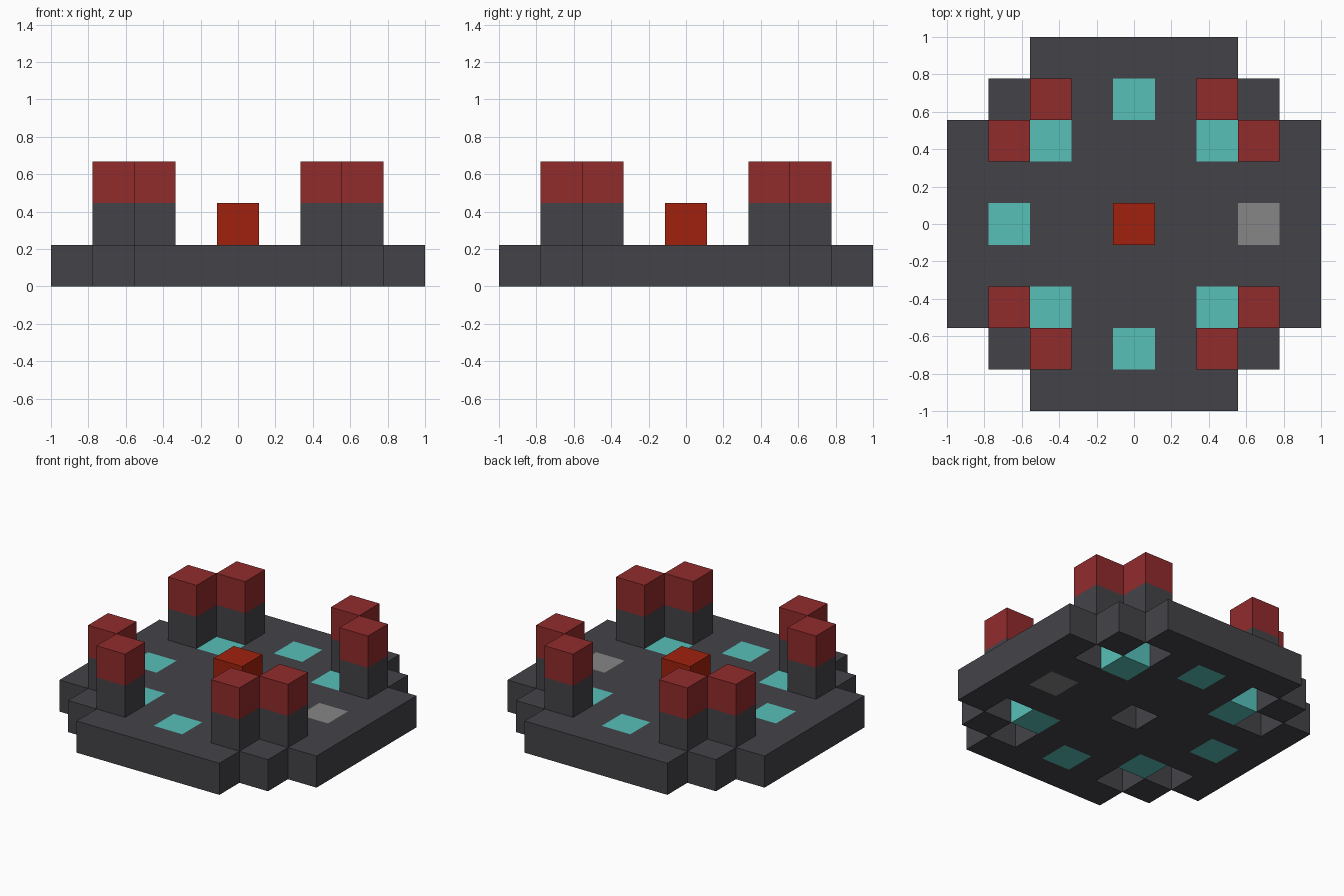
import bpy, bmesh
from mathutils import Vector

UNIT = 2 / 9  # edge of one block

if "Cube" in bpy.data.objects:
    bpy.data.objects.remove(bpy.data.objects["Cube"])


def linear(c):
    c /= 255
    return c / 12.92 if c <= 0.04045 else ((c + 0.055) / 1.055) ** 2.4


def material(name, *rgb):
    mat = bpy.data.materials.new(name)
    mat.use_nodes = True
    colour = [linear(c) for c in rgb] + [1.0]
    mat.diffuse_color = colour
    bsdf = next(n for n in mat.node_tree.nodes if n.type == 'BSDF_PRINCIPLED')
    bsdf.inputs["Base Color"].default_value = colour
    bsdf.inputs["Roughness"].default_value = 0.9
    return mat


stone = material("dark stone", 68, 67, 72)
teal = material("teal", 87, 192, 185)
grey = material("light grey", 134, 134, 134)
red = material("dull red", 145, 43, 44)
ember = material("bright ember red", 160, 33, 14)


def blocks(name, cells):
    """Make one mesh from {(x, y, layer): material}, leaving out inner faces."""
    mesh = bpy.data.meshes.new(name)
    mats = list(dict.fromkeys(cells.values()))
    for mat in mats:
        mesh.materials.append(mat)
    bm = bmesh.new()
    for cell, mat in cells.items():
        centre = Vector(cell) + Vector((0, 0, 0.5))
        for axis in range(3):
            for sign in (-1, 1):
                n = Vector((0, 0, 0))
                n[axis] = sign
                if tuple(int(a + b) for a, b in zip(cell, n)) in cells:
                    continue
                u = Vector((0, 0, 0))
                u[(axis + 1) % 3] = 0.5
                v = n.cross(u)
                mid = centre + n / 2
                corners = (mid - u - v, mid + u - v, mid + u + v, mid - u + v)
                face = bm.faces.new([bm.verts.new(p * UNIT) for p in corners])
                face.material_index = mats.index(mat)
    bmesh.ops.remove_doubles(bm, verts=bm.verts, dist=0.001)
    bm.to_mesh(mesh)
    bm.free()
    obj = bpy.data.objects.new(name, mesh)
    bpy.context.collection.objects.link(obj)
    return obj


# Pillar spots: a diagonal pair near each corner
pillars = [(sx * a, sy * b) for sx in (-1, 1) for sy in (-1, 1)
           for a, b in ((2, 3), (3, 2))]

# Stepped platform, left hollow beneath the pillars and the core
platform = {}
for x in range(-4, 5):
    for y in range(-4, 5):
        if abs(x) + abs(y) <= 6 and (x, y) not in pillars + [(0, 0)]:
            platform[x, y, 0] = stone

# Inlaid tiles run through the platform
for x, y in [(2, 2), (-2, 2), (2, -2), (-2, -2), (0, 3), (0, -3), (-3, 0)]:
    platform[x, y, 0] = teal
platform[3, 0, 0] = grey
blocks("platform", platform)

# Pillars with red caps
for x, y in pillars:
    side = "left" if x > 0 else "right"
    end = "back" if y > 0 else "front"
    place = "outer" if abs(x) == 3 else "inner"
    blocks(f"{end}_{side}_{place}_pillar", {(x, y, 1): stone, (x, y, 2): red})

# Central core block
blocks("core_block", {(0, 0, 1): ember})
